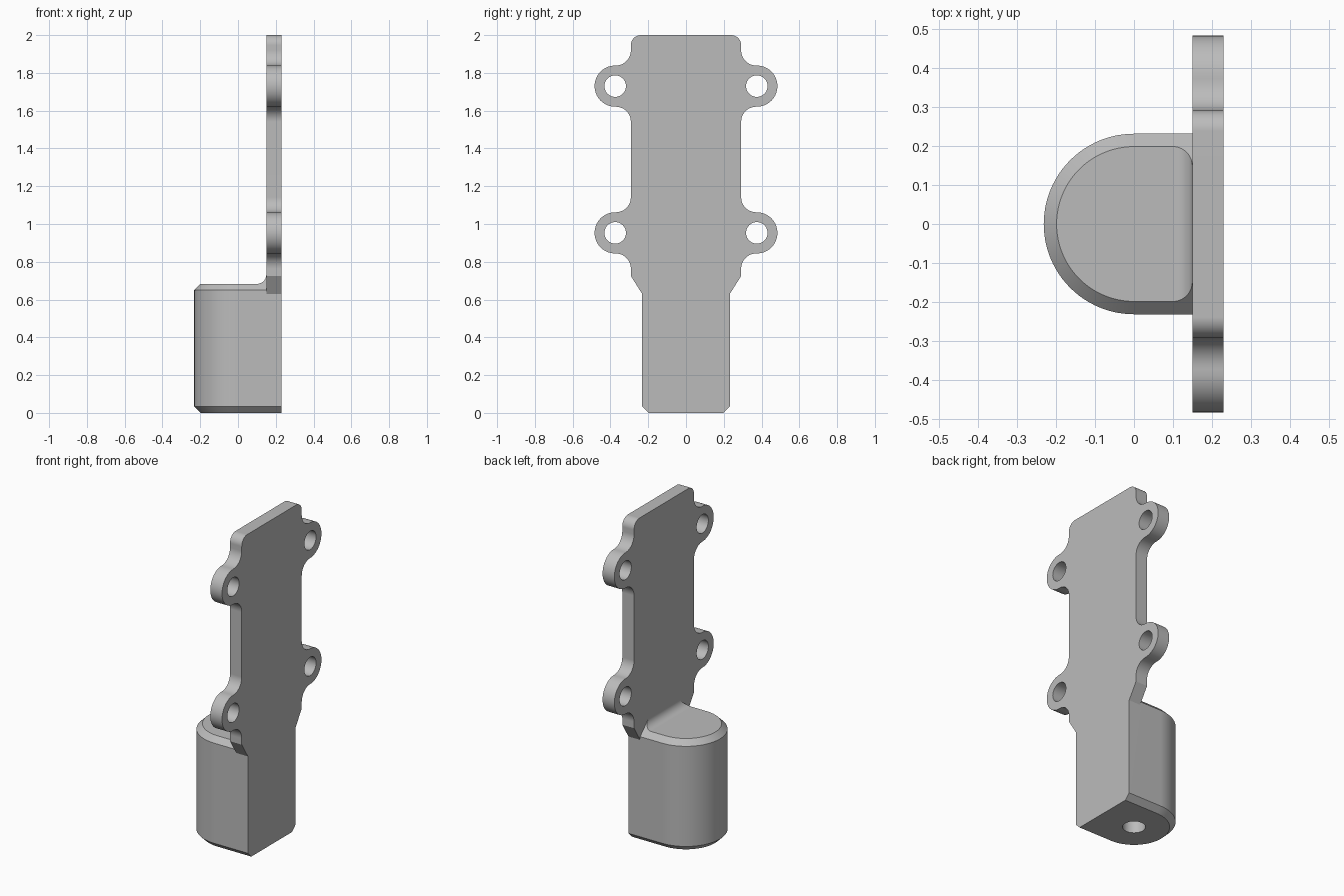
import bpy, bmesh
from math import sin, cos, radians
from mathutils import Vector

old = bpy.data.objects.get("Cube")
if old:
    bpy.data.objects.remove(old, do_unlink=True)

grey = bpy.data.materials.new("plain grey")
grey.use_nodes = True
grey.diffuse_color = (0.5, 0.5, 0.5, 1)
grey.node_tree.nodes["Principled BSDF"].inputs["Base Color"].default_value = (0.5, 0.5, 0.5, 1)

BACK, FRONT = 0.23, 0.15      # plate faces along x
R, BEVEL = 0.232, 0.033       # socket radius and chamfer
SHELF = 0.683                 # top of the socket
LUG_Y, LUG_R, HOLE_R = 0.375, 0.109, 0.057
LUG_Z = (1.73, 0.953)
SIDE, FILLET = 0.292, 0.08


def arc(cx, cy, r, start, end, n=12):
    angles = [radians(start + (end - start) * i / n) for i in range(n + 1)]
    return [(cx + r * cos(a), cy + r * sin(a)) for a in angles]


def loft(name, rings):
    """Closed solid through matching rings of points."""
    bm = bmesh.new()
    loops = [[bm.verts.new(p) for p in ring] for ring in rings]
    for a, b in zip(loops, loops[1:]):
        for i in range(len(a)):
            j = (i + 1) % len(a)
            bm.faces.new((a[i], a[j], b[j], b[i]))
    bm.faces.new(loops[0][::-1])
    bm.faces.new(loops[-1])
    bmesh.ops.recalc_face_normals(bm, faces=bm.faces)
    mesh = bpy.data.meshes.new(name)
    bm.to_mesh(mesh)
    bm.free()
    mesh.materials.append(grey)
    obj = bpy.data.objects.new(name, mesh)
    bpy.context.collection.objects.link(obj)
    return obj


def cylinder(name, centre, axis, r, length, n=40):
    """Cylinder along the x or z axis, starting at centre."""
    rings = []
    for t in (0, length):
        pts = arc(0, 0, r, 0, 360, n)[:-1]
        rings.append([Vector(centre) + Vector((t, a, b) if axis == "x" else (a, b, t))
                      for a, b in pts])
    return loft(name, rings)


def activate(obj):
    bpy.ops.object.select_all(action="DESELECT")
    obj.select_set(True)
    bpy.context.view_layer.objects.active = obj


def combine(obj, other, operation):
    mod = obj.modifiers.new("combine", "BOOLEAN")
    mod.operation, mod.solver, mod.object = operation, "EXACT", other
    activate(obj)
    bpy.ops.object.modifier_apply(modifier=mod.name)
    bpy.data.objects.remove(other, do_unlink=True)


# Socket: D-shaped column, chamfered around the curved side only
def d_ring(r, z):
    pts = [(BACK, r)] + arc(0, 0, r, 90, 270, 48) + [(BACK, -r)]
    return [(x, y, z) for x, y in pts]


peak = SHELF + 0.07
bracket = loft("mounting_bracket", [
    d_ring(R - BEVEL, 0), d_ring(R, BEVEL), d_ring(R, SHELF - BEVEL),
    d_ring(R - BEVEL - 0.07, peak)])

# Level the top, leaving a fillet that rises to the plate
trim = ([(-0.5, SHELF)] + arc(0.1, SHELF + 0.05, 0.05, -90, 0)
        + [(FRONT + 0.03, SHELF + 0.05), (FRONT + 0.03, 1), (-0.5, 1)])
combine(bracket, loft("trim_cutter", [[(x, y, z) for x, z in trim] for y in (-0.5, 0.5)]),
        "DIFFERENCE")

# Plate: one side of the outline from top to bottom, then mirrored
side = arc(SIDE - 0.053, 2 - 0.053, 0.053, 90, 0)
for z in LUG_Z:
    reach = LUG_R + FILLET
    side += arc(SIDE + FILLET, z + reach, FILLET, 180, 270)
    side += arc(LUG_Y, z, LUG_R, 90, -90, 28)
    side += arc(SIDE + FILLET, z - reach, FILLET, 90, 180)
side += [(SIDE, 0.725), (R, 0.63), (0.2, 0.578)]
outline = side + [(-y, z) for y, z in reversed(side)]
plate = loft("plate", [[(x, y, z) for y, z in outline] for x in (FRONT, BACK)])

# Screw holes through the four lugs
for z in LUG_Z:
    for s in (-1, 1):
        combine(plate, cylinder("hole_cutter", (0, s * LUG_Y, z), "x", HOLE_R, 0.5), "DIFFERENCE")

combine(bracket, plate, "UNION")

# Blind hole in the underside
combine(bracket, cylinder("bore_cutter", (0, 0, -0.1), "z", 0.064, 0.5), "DIFFERENCE")

activate(bracket)
bpy.ops.object.shade_smooth_by_angle(angle=radians(25))
normals = bracket.modifiers.new("even_normals", "WEIGHTED_NORMAL")
normals.keep_sharp = True
